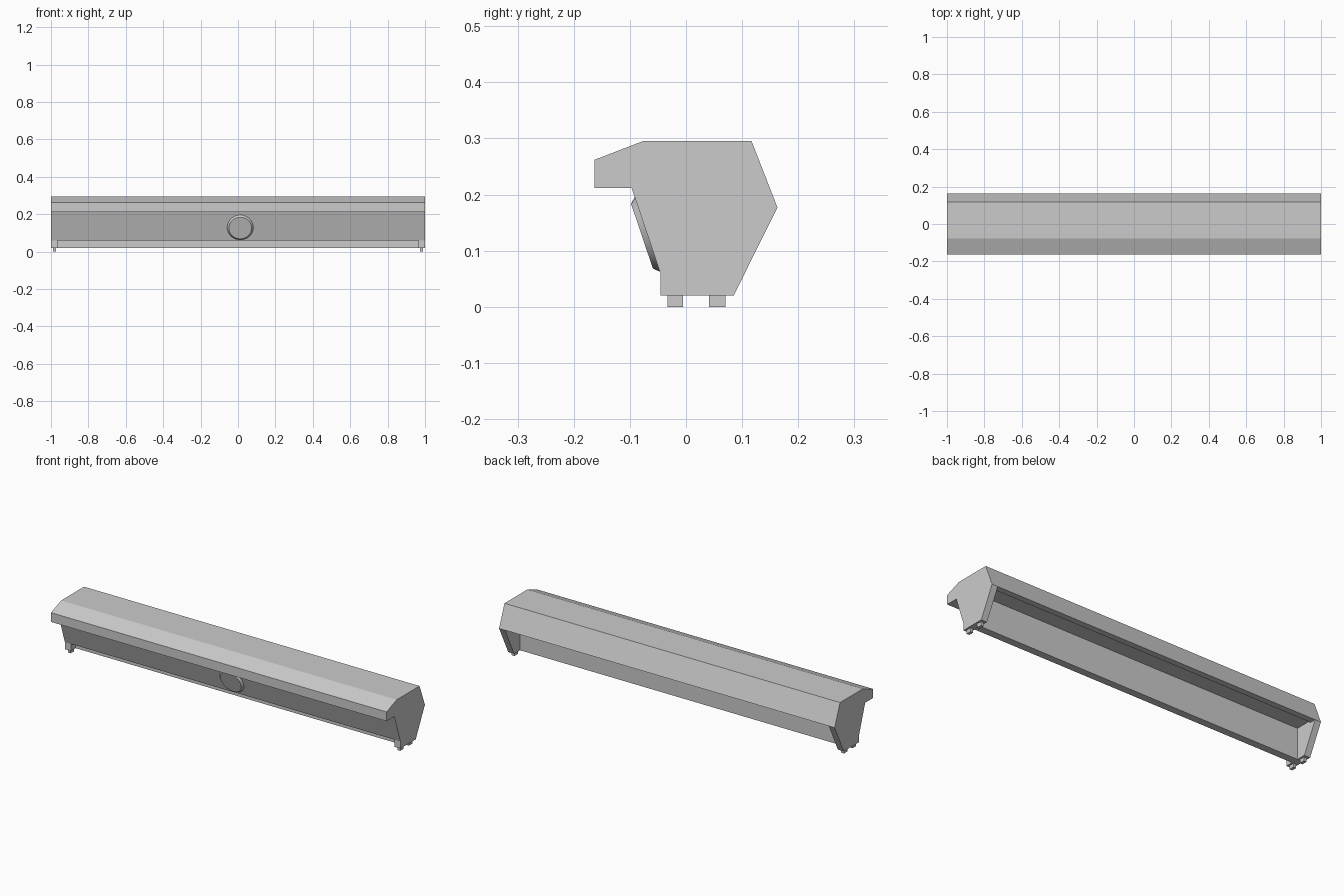
import bpy
import bmesh
from math import atan2, pi
from mathutils import Matrix

if "Cube" in bpy.data.objects:
    bpy.data.objects.remove(bpy.data.objects["Cube"], do_unlink=True)

grey = bpy.data.materials.new("light grey metal")
grey.use_nodes = True
color = (0.6, 0.6, 0.6, 1)
grey.diffuse_color = color
grey.node_tree.nodes["Principled BSDF"].inputs["Base Color"].default_value = color


def make(name, bm):
    mesh = bpy.data.meshes.new(name)
    bm.to_mesh(mesh)
    bm.free()
    mesh.materials.append(grey)
    obj = bpy.data.objects.new(name, mesh)
    bpy.context.collection.objects.link(obj)
    return obj


def extrude_section(name, points, x0, x1):
    bm = bmesh.new()
    face = bm.faces.new([bm.verts.new((x0, y, z)) for y, z in points])
    grown = bmesh.ops.extrude_face_region(bm, geom=[face])["geom"]
    bmesh.ops.translate(bm, vec=(x1 - x0, 0, 0),
                        verts=[v for v in grown if isinstance(v, bmesh.types.BMVert)])
    bmesh.ops.recalc_face_normals(bm, faces=bm.faces)
    return make(name, bm)


def box(name, x, y, z):
    return extrude_section(name, [(y[0], z[0]), (y[1], z[0]), (y[1], z[1]), (y[0], z[1])], *x)


INNER = 0.965
# Outer section (y, z), from the rear edge over the top to the foot of the sloping panel
panel_top, panel_foot = (-0.097, 0.212), (-0.045, 0.058)
section = [(0.163, 0.177), (0.117, 0.295), (-0.077, 0.295), (-0.163, 0.262),
           (-0.163, 0.212), panel_top, panel_foot]

# Hood with a recessed lower wall, low ceiling and rear flange
cavity = [(-0.005, 0.058), (-0.005, 0.02), (0.035, 0.02), (0.035, 0.187),
          (0.13, 0.187), (0.13, 0.177)]
extrude_section("hood_body", section + cavity, -INNER, INNER)

for side, sign in (("left", 1), ("right", -1)):
    # Solid end plates
    extrude_section(side + "_end_plate", section + [(-0.045, 0.02), (0.085, 0.02)],
                    sign * INNER, sign)

    # Feet
    xs = (sign * 0.974, sign * 0.99)
    box(side + "_front_foot", xs, (-0.033, -0.005), (0, 0.021))
    box(side + "_rear_foot", xs, (0.041, 0.070), (0, 0.021))

# Round tapered cap on the sloping front panel
run, rise = panel_foot[0] - panel_top[0], panel_top[1] - panel_foot[1]
z = 0.129
y = panel_foot[0] - run * (z - panel_foot[1]) / rise
bm = bmesh.new()
bmesh.ops.create_cone(bm, cap_ends=True, segments=32, radius1=0.07, radius2=0.061,
                      depth=0.01, matrix=Matrix.Translation((0, 0, 0.005)))
bm.transform(Matrix.Translation((0.012, y, z)) @ Matrix.Rotation(pi / 2 + atan2(run, rise), 4, "X"))
cap = make("round_cap", bm)
bpy.context.view_layer.objects.active = cap
cap.select_set(True)
bpy.ops.object.shade_smooth_by_angle(angle=0.5)
